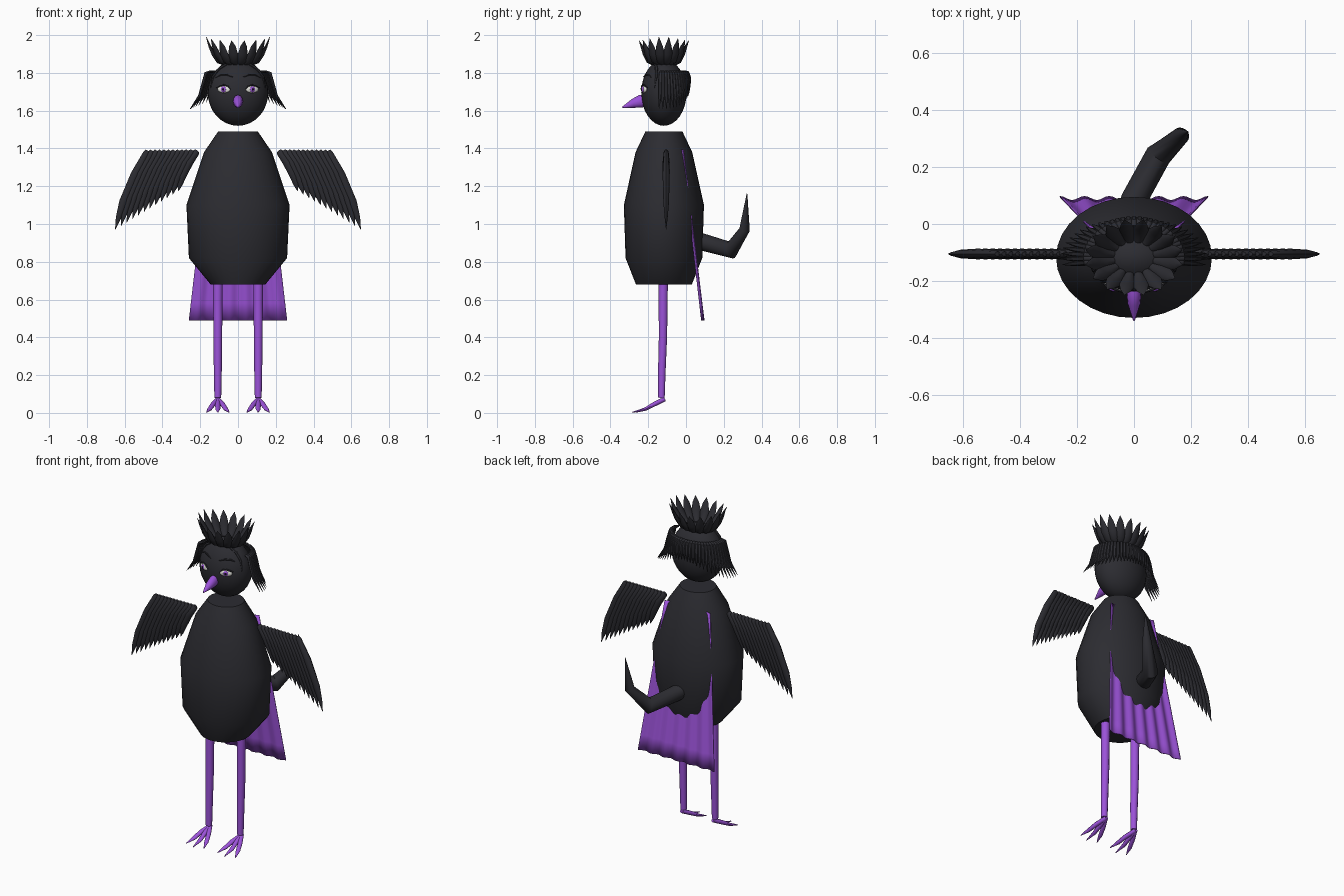
import bpy, bmesh, math
from mathutils import Vector, Matrix

cube = bpy.data.objects.get("Cube")
if cube:
    bpy.data.objects.remove(cube, do_unlink=True)


def material(name, color):
    m = bpy.data.materials.new(name)
    m.use_nodes = True
    m.diffuse_color = (*color, 1)
    bsdf = m.node_tree.nodes["Principled BSDF"]
    bsdf.inputs["Base Color"].default_value = (*color, 1)
    bsdf.inputs["Roughness"].default_value = 0.8
    return m


BLACK = material("charcoal black", (0.025, 0.025, 0.031))
PURPLE = material("violet", (0.33, 0.085, 0.69))
WHITE = material("eye white", (0.85, 0.85, 0.8))
PUPIL = material("pupil black", (0.004, 0.004, 0.005))
CY = -0.117                       # depth of the body axis
HEAD = Vector((0, CY, 1.695))
HEAD_R = Vector((0.16, 0.12, 0.175))


def finish(name, bm, mat, angle=50):
    bmesh.ops.recalc_face_normals(bm, faces=bm.faces)
    me = bpy.data.meshes.new(name)
    bm.to_mesh(me)
    bm.free()
    me.materials.append(mat)
    me.shade_smooth()
    me.set_sharp_from_angle(angle=math.radians(angle))
    ob = bpy.data.objects.new(name, me)
    bpy.context.collection.objects.link(ob)
    return ob


def sweep(bm, pts, wide, thick, side=(1, 0, 0), sides=8):
    """Elliptical tube along pts; wide is measured along side."""
    pts = [Vector(p) for p in pts]
    rings = []
    for i, p in enumerate(pts):
        t = (pts[min(i + 1, len(pts) - 1)] - pts[max(i - 1, 0)]).normalized()
        s = Vector(side)
        s = (s - t * s.dot(t)).normalized()
        n = t.cross(s)
        angles = [math.tau * k / sides for k in range(sides)]
        rings.append([bm.verts.new(p + s * wide[i] * math.cos(a) + n * thick[i] * math.sin(a))
                      for a in angles])
    for a, b in zip(rings, rings[1:]):
        for k in range(sides):
            j = (k + 1) % sides
            bm.faces.new((a[k], a[j], b[j], b[k]))
    bm.faces.new(rings[0])
    bm.faces.new(rings[-1])


def ball(name, center, radii, mat, turn=0, seg=24):
    bm = bmesh.new()
    mx = Matrix.Translation(center) @ Matrix.Rotation(turn, 4, "Z") @ Matrix.Diagonal((*radii, 1))
    bmesh.ops.create_uvsphere(bm, u_segments=seg, v_segments=seg // 2, radius=1, matrix=mx)
    return finish(name, bm, mat)


def on_face(x, z, lift=0.0):
    """Point on the front of the head."""
    d = 1 - (x / HEAD_R.x) ** 2 - ((z - HEAD.z) / HEAD_R.z) ** 2
    return Vector((x, CY - HEAD_R.y * math.sqrt(max(d, 0)) - lift, z))


# Body
bm = bmesh.new()
sweep(bm, [(0, CY, z) for z in (0.68, 0.82, 1.1, 1.38, 1.49)],
      [0.145, 0.26, 0.273, 0.18, 0.105], [0.148, 0.203, 0.212, 0.15, 0.098], sides=32)
finish("body", bm, BLACK)

# Head and beak
ball("head", HEAD, HEAD_R, BLACK, seg=32)
bm = bmesh.new()
sweep(bm, [(0, -0.21, 1.655), (0, -0.24, 1.65), (0, -0.28, 1.638), (0, -0.338, 1.617)],
      [0.022, 0.026, 0.022, 0.003], [0.03, 0.034, 0.024, 0.003], sides=12)
finish("beak", bm, PURPLE)

# Crest of upright feathers
bm = bmesh.new()
COUNT = 16
for i in range(COUNT):
    a = math.tau * (i + 0.5) / COUNT
    c, s = math.cos(a), math.sin(a)
    path = [(c * r, CY + s * r * 0.78, z)
            for r, z in ((0.07, 1.845), (0.105, 1.862), (0.132, 1.9), (0.152, 1.94), (0.172, 1.995 - 0.025 * abs(s)))]
    sweep(bm, path, [0.012, 0.024, 0.026, 0.018, 0.001], [0.008, 0.013, 0.011, 0.007, 0.001], (-s, c, 0))
finish("crest_feathers", bm, BLACK)

# Strands of hair around the sides and back of the head
bm = bmesh.new()
STRANDS = 33
for i in range(STRANDS):
    a = math.radians(-8 + 196 * i / (STRANDS - 1))
    c, s = math.cos(a), math.sin(a)
    flank = abs(c) ** 2
    drop = 0.115 + 0.085 * flank
    flare = 0.01 + 0.075 * flank
    path = []
    for u, out in ((0, -0.012), (0.04, 0.012), (0.3, 0.026), (0.65, 0.022 + flare * 0.3), (1, 0.012 + flare)):
        path.append((c * (0.158 + out), CY + s * (0.118 + out * 0.7), 1.808 - drop * u))
    sweep(bm, path, [0.008, 0.011, 0.012, 0.010, 0.001], [0.006, 0.009, 0.009, 0.007, 0.001], (-s, c, 0), 6)
finish("hair_strands", bm, BLACK)

# Hairline from the crest to each side
bm = bmesh.new()
for m in (-1, 1):
    sweep(bm, [on_face(m * x, z, 0.002) for x, z in ((0.06, 1.845), (0.1, 1.82), (0.13, 1.78), (0.145, 1.72))],
          [0.008, 0.01, 0.008, 0.002], [0.008, 0.01, 0.008, 0.002], (0, 1, 0), 6)
finish("hairline", bm, BLACK)

for m, word in ((1, "left"), (-1, "right")):
    # Eye, made of flattened layers
    turn = math.radians(22) * m
    out = Vector((math.sin(turn), -math.cos(turn), 0))
    eye = on_face(0.074 * m, 1.713)
    ball(word + "_eye", eye, (0.036, 0.010, 0.019), WHITE, turn)
    ball(word + "_iris", eye + out * 0.007, (0.015, 0.006, 0.016), PURPLE, turn, 16)
    ball(word + "_pupil", eye + out * 0.011, (0.006, 0.004, 0.008), PUPIL, turn, 12)

    # Upper lid and brow
    bm = bmesh.new()
    lid = ((0.038, 1.713), (0.055, 1.731), (0.075, 1.736), (0.097, 1.73), (0.118, 1.72))
    brow = ((0.028, 1.778), (0.06, 1.79), (0.09, 1.79), (0.118, 1.775))
    for line in (lid, brow):
        w = [0.002] + [0.0045] * (len(line) - 2) + [0.001]
        sweep(bm, [on_face(m * x, z, 0.006) for x, z in line], w, w, (0, 1, 0), 6)
    finish(word + "_lid_and_brow", bm, BLACK)

    # Wing: a row of overlapping feathers
    bm = bmesh.new()
    for i in range(12):
        f = i / 11
        root = Vector((m * (0.215 + 0.262 * f), CY + 0.012, 1.388))
        tip = Vector((m * (0.315 + 0.335 * f), CY + 0.012, 1.175 - 0.205 * f))
        path = []
        for u in (0, 0.03, 0.3, 0.65, 0.85, 1):
            p = root.lerp(tip, u)
            p.x += m * 0.02 * math.sin(u * math.pi)
            path.append(p)
        sweep(bm, path, [0.012, 0.018, 0.023, 0.022, 0.014, 0.001],
              [0.008, 0.013, 0.019, 0.015, 0.008, 0.001])
    finish(word + "_wing", bm, BLACK)

    # Leg
    x = 0.107 * m
    bm = bmesh.new()
    sweep(bm, [(x, -0.12, 0.75), (x, -0.121, 0.6), (x, -0.122, 0.4), (x, -0.128, 0.22), (x, -0.13, 0.08)],
          [0.026, 0.025, 0.023, 0.021, 0.018], [0.026, 0.025, 0.023, 0.021, 0.018], sides=10)
    finish(word + "_leg", bm, PURPLE)

    # Foot with three toes
    bm = bmesh.new()
    for k in (-1, 0, 1):
        sweep(bm, [(x, -0.115, 0.072), (x + 0.026 * k, -0.17, 0.045),
                   (x + 0.043 * k, -0.215, 0.02), (x + 0.06 * k, -0.285 + 0.02 * abs(k), 0.003)],
              [0.012, 0.014, 0.013, 0.002], [0.012, 0.012, 0.009, 0.002])
    finish(word + "_foot", bm, PURPLE)

# Cape: a widening sheet with soft folds
bm = bmesh.new()
COLS, ROWS = 48, 10
grid = []
for r in range(ROWS + 1):
    v = r / ROWS
    grid.append([])
    for c in range(COLS + 1):
        u = 2 * c / COLS - 1
        fold = 0.007 * math.cos(u * math.pi * 6) * (0.5 + 0.5 * v)
        grid[r].append(bm.verts.new((u * (0.155 + 0.105 * v), -0.018 + 0.107 * v + fold, 1.395 - 0.905 * v)))
for a, b in zip(grid, grid[1:]):
    for c in range(COLS):
        bm.faces.new((a[c], a[c + 1], b[c + 1], b[c]))
cape = finish("cape", bm, PURPLE)
solid = cape.modifiers.new("Thickness", "SOLIDIFY")
solid.thickness = 0.004
solid.offset = 0

# Tail, bent upward
bm = bmesh.new()
sweep(bm, [(-0.02, 0.03, 0.92), (0.0, 0.085, 0.905), (0.085, 0.24, 0.862), (0.165, 0.31, 0.97), (0.188, 0.323, 1.16)],
      [0.046, 0.046, 0.046, 0.03, 0.002], [0.046, 0.046, 0.046, 0.028, 0.002], (0.8, -0.5, 0), 16)
finish("tail", bm, BLACK)
